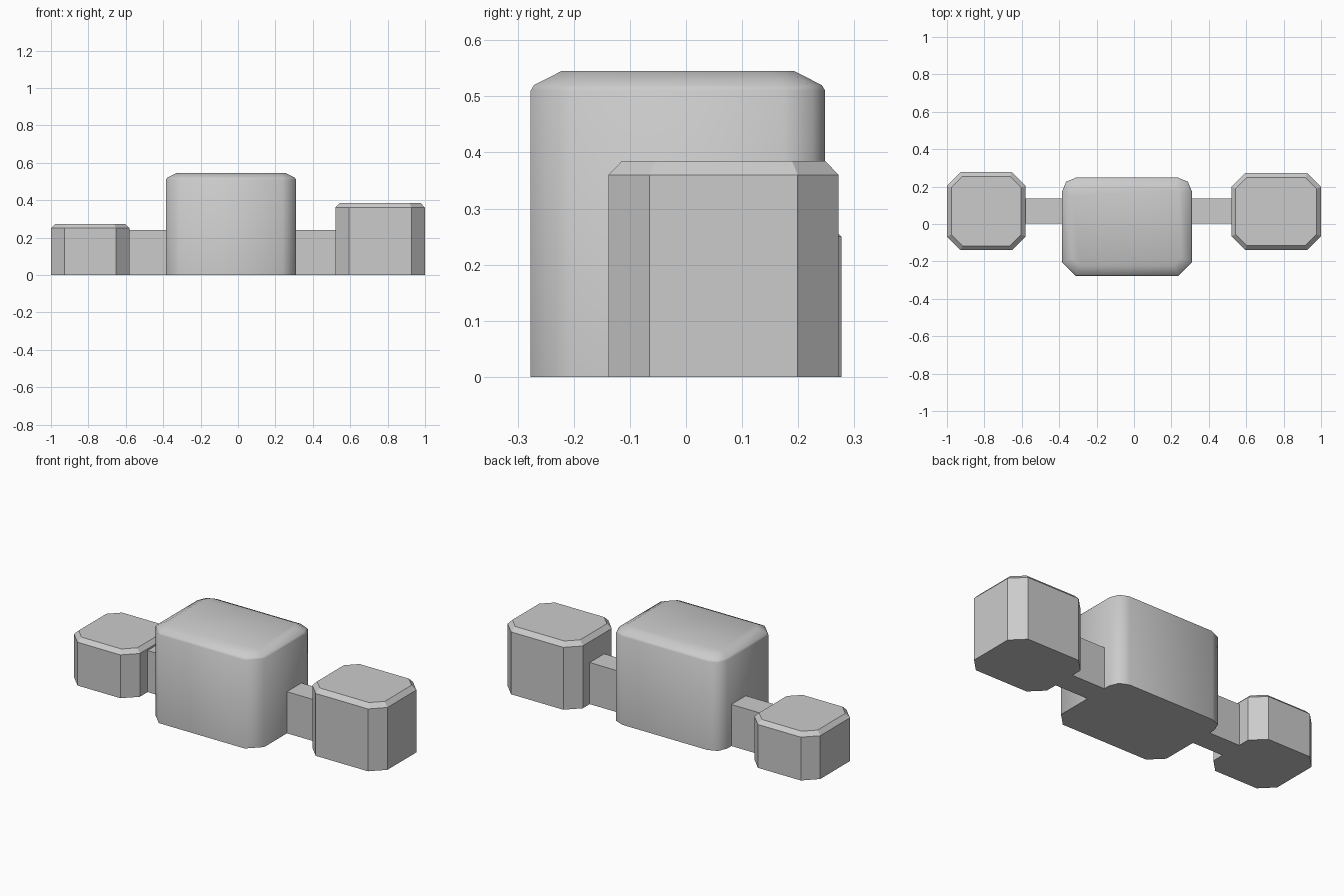
import bpy, bmesh, math

if "Cube" in bpy.data.objects:
    bpy.data.objects.remove(bpy.data.objects["Cube"])


def outline(x0, x1, y0, y1, inset, front_cut, back_cut, back_segs):
    # Rectangle with cut front corners and cut or rounded back corners
    x0, x1, y0, y1 = x0 + inset, x1 - inset, y0 + inset, y1 - inset
    shrink = inset * (2 - math.sqrt(2))
    pts = []
    corners = [(x1, y0, -1, 1, -90, front_cut, 1), (x1, y1, -1, -1, 0, back_cut, back_segs),
               (x0, y1, 1, -1, 90, back_cut, back_segs), (x0, y0, 1, 1, 180, front_cut, 1)]
    for cx, cy, sx, sy, start, cut, segs in corners:
        r = cut - shrink if cut else 0
        if r <= 0:
            pts.append((cx, cy))
            continue
        for i in range(segs + 1):
            a = math.radians(start + 90 * i / segs)
            pts.append((cx + sx * r + r * math.cos(a), cy + sy * r + r * math.sin(a)))
    return pts


def block(name, box, levels, front_cut=0, back_cut=0, back_segs=1, smooth=False):
    # Stack of outlines, each level given as (z, inset)
    bm = bmesh.new()
    rings = [[bm.verts.new((x, y, z)) for x, y in
              outline(*box, inset, front_cut, back_cut, back_segs)] for z, inset in levels]
    n = len(rings[0])
    for lo, hi in zip(rings, rings[1:]):
        for i in range(n):
            j = (i + 1) % n
            bm.faces.new((lo[i], lo[j], hi[j], hi[i]))
    bm.faces.new(rings[-1])
    bm.faces.new(rings[0][::-1])
    bmesh.ops.recalc_face_normals(bm, faces=bm.faces[:])
    mesh = bpy.data.meshes.new(name)
    bm.to_mesh(mesh)
    bm.free()
    obj = bpy.data.objects.new(name, mesh)
    bpy.context.collection.objects.link(obj)
    if smooth:
        bpy.ops.object.select_all(action='DESELECT')
        obj.select_set(True)
        bpy.context.view_layer.objects.active = obj
        bpy.ops.object.shade_smooth_by_angle(angle=math.radians(60))
    return obj


# Large softened central block
block("central_block", (-0.385, 0.31, -0.277, 0.248),
      [(0, 0), (0.51, 0), (0.52, 0.006), (0.545, 0.055)], 0.073, 0.075, 2, smooth=True)

# Chamfered octagonal end blocks
block("left_block", (-1.0, -0.58, -0.14, 0.277), [(0, 0), (0.25, 0), (0.273, 0.023)], 0.073, 0.073)
block("right_block", (0.52, 1.0, -0.138, 0.272), [(0, 0), (0.36, 0), (0.385, 0.024)], 0.073, 0.073)

# Connecting walls, slightly embedded in the blocks
block("left_connector", (-0.60, -0.36, 0.004, 0.136), [(0, 0), (0.24, 0)])
block("right_connector", (0.29, 0.54, 0.004, 0.136), [(0, 0), (0.24, 0)])
